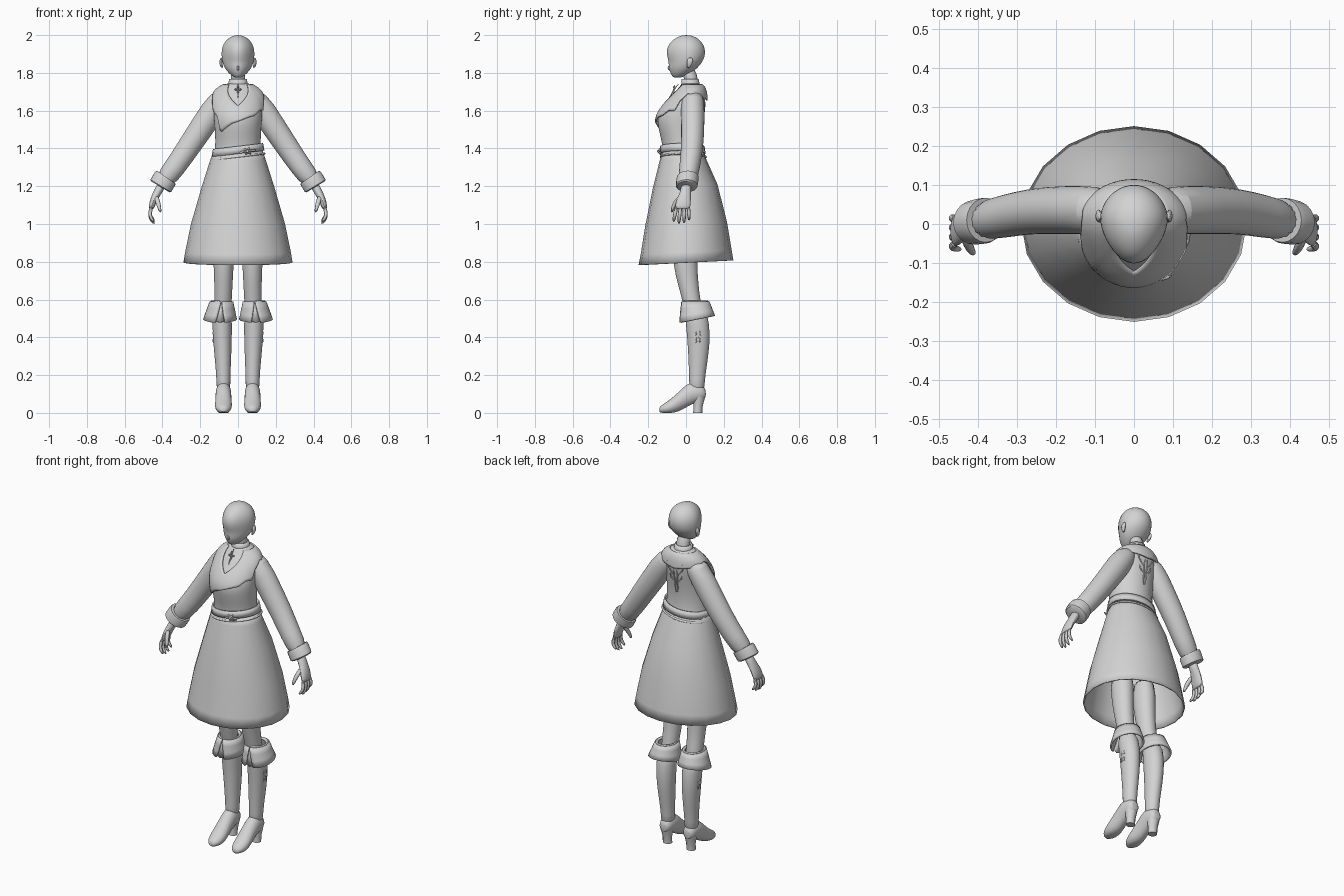
import bpy
import math
from mathutils import Vector

if "Cube" in bpy.data.objects:
    bpy.data.objects.remove(bpy.data.objects["Cube"], do_unlink=True)

X, Y, Z = Vector((1, 0, 0)), Vector((0, 1, 0)), Vector((0, 0, 1))
clay = bpy.data.materials.new("light grey")
clay.use_nodes = True
clay.diffuse_color = (0.65, 0.65, 0.65, 1)
clay.node_tree.nodes["Principled BSDF"].inputs["Base Color"].default_value = (0.65, 0.65, 0.65, 1)
parts = []


def add_mesh(name, verts, faces, mirror=False, smooth=0, thick=0):
    mesh = bpy.data.meshes.new(name)
    mesh.from_pydata(verts, [], faces)
    mesh.materials.append(clay)
    ob = bpy.data.objects.new(name, mesh)
    bpy.context.collection.objects.link(ob)
    if mirror:
        ob.modifiers.new("mirror", "MIRROR").use_mirror_merge = False
    if thick:
        shell = ob.modifiers.new("shell", "SOLIDIFY")
        shell.thickness, shell.offset = thick, 0
    if smooth:
        ob.modifiers.new("round", "SUBSURF").levels = smooth
        ob.modifiers["round"].render_levels = smooth
    parts.append(ob)
    return ob


def loft(name, rings, n=16, side=X, along=None, caps=True, shape=None, **kw):
    """Skin of oval rings (x, y, z, radius along side, radius across)."""
    verts, faces = [], []
    mids = [Vector(r[:3]) for r in rings]
    for i, r in enumerate(rings):
        t = along or (mids[min(i + 1, len(mids) - 1)] - mids[max(i - 1, 0)]).normalized()
        v = t.cross(side).normalized()
        for k in range(n):
            a = math.tau * k / n
            p = mids[i] + side * r[3] * math.cos(a) + v * r[4] * math.sin(a)
            verts.append(shape(p) if shape else p)
    for i in range(len(rings) - 1):
        for k in range(n):
            a, b = i * n + k, i * n + (k + 1) % n
            faces.append((a, b, b + n, a + n))
    if caps:
        faces.append(tuple(reversed(range(n))))
        faces.append(tuple(range(len(verts) - n, len(verts))))
    return add_mesh(name, verts, faces, **kw)


def body(rows):
    """Level rings from (z, half width, front y, back y)."""
    return [(0, (f + b) / 2, z, w, (b - f) / 2) for z, w, f, b in rows]


def strand(name, pts, r=0.004, side=Y, **kw):
    """Thin tapered cord through the points."""
    rings = [(*p, r * (0.4 if i in (0, len(pts) - 1) else 1), r * (0.4 if i in (0, len(pts) - 1) else 1))
             for i, p in enumerate(pts)]
    return loft(name, rings, n=6, side=side, smooth=1, **kw)


# Head: level rings, drawn in towards the face
def face_taper(p):
    if p.y < 0.02:
        p.x *= 1 - 2.2 * min(0.1, 0.02 - p.y)
    return p


loft("head", body([(1.774, .018, -.062, -.03), (1.783, .034, -.074, -.005), (1.80, .056, -.083, .03),
                   (1.825, .076, -.093, .06), (1.855, .086, -.091, .086), (1.88, .09, -.099, .098),
                   (1.91, .091, -.104, .103), (1.94, .086, -.098, .098), (1.967, .071, -.08, .082),
                   (1.988, .047, -.05, .056), (2.0, .018, -.018, .022)]),
     n=24, along=Z, shape=face_taper, smooth=1)
loft("nose", [(0, -.083, 1.85, .004, .004), (0, -.093, 1.822, .008, .01), (0, -.086, 1.812, .004, .004)],
     n=8, along=-Z, smooth=1)
loft("ears", [(.083, .012, 1.825, .006, .008), (.09, .018, 1.845, .009, .016),
              (.092, .022, 1.866, .009, .019), (.086, .022, 1.882, .005, .01)],
     n=8, along=Z, mirror=True, smooth=1)

# Neck and its band
loft("neck", [(0, .035, 1.70, .042, .04), (0, .028, 1.76, .037, .035), (0, .012, 1.83, .04, .04)],
     along=Z, smooth=1)
loft("neck_band", [(0, .025, 1.72, .05, .047), (0, .022, 1.768, .043, .041)], n=24,
     along=Z, caps=False, thick=.008)

# Bodice
torso = loft("bodice", body([(1.33, .138, -.13, .10), (1.38, .125, -.124, .088), (1.42, .121, -.126, .082),
                             (1.48, .122, -.14, .08), (1.55, .128, -.157, .088), (1.60, .13, -.14, .096),
                             (1.65, .13, -.103, .102), (1.70, .123, -.06, .102), (1.73, .09, -.03, .092),
                             (1.75, .05, -.025, .07)]), n=24, along=Z, smooth=1)

# Skirt, open below
rows = [(1.39, .126, -.122, .085), (1.34, .143, -.136, .102), (1.2, .187, -.171, .163), (1.0, .245, -.212, .213),
        (.85, .276, -.236, .238), (.795, .285, -.247, .247)]
loft("skirt", body(rows), n=20, along=-Z, caps=False, thick=.008,
     shape=lambda p: p + Z * .05 * p.y)


# Belt, tilted slightly
def belt_tilt(p):
    return p + Z * (.12 * p.x)


for name, low, high in (("belt", 1.372, 1.412), ("belt_lower_edge", 1.352, 1.36)):
    grow = .008 if low < 1.37 else 0
    loft(name, body([(low, .136 + grow, -.135, .1 + grow), (high, .129 + grow, -.133, .094 + grow)]),
         n=24, along=Z, caps=False, thick=.008, shape=belt_tilt)

# Belt ornament: leafy bow
for k in range(6):
    a = math.tau * k / 6 + .2
    size = .05 if k in (0, 3) else .03
    tip = Vector((.05 + math.cos(a) * size, -.132, 1.385 + math.sin(a) * size * .7))
    mid = (tip + Vector((.05, -.15, 1.385))) / 2
    loft("belt_leaf", [(.05, -.135, 1.385, .005, .004), (*mid, .009, .009), (*tip, .002, .002)],
         n=8, side=Y, smooth=1)
loft("belt_knot", [(.05, -.155, 1.385, .007, .007), (.05, -.135, 1.385, .013, .013)], n=10, along=Y, smooth=1)

# Neck brooch
for k in range(4):
    a = math.tau * k / 4
    c, s = math.cos(a) * .02, math.sin(a) * .024
    strand("brooch_petal", [(0, -.062, 1.712), (c * .6, -.066, 1.712 + s * .6),
                            (c, -.058 - (s < 0) * .008, 1.712 + s)], .007)
strand("brooch_drop", [(0, -.035, 1.745), (0, -.065, 1.712), (0, -.08, 1.68), (0, -.09, 1.667)], .004, side=X)

# Projection of a point on to the bodice surface
bpy.context.view_layer.update()
solid = torso.evaluated_get(bpy.context.evaluated_depsgraph_get())


def on_bodice(angle, z, lift):
    out = Vector((math.sin(angle), -math.cos(angle), 0))
    axis = Vector((0, .01, z))
    hit, where, _, _ = solid.ray_cast(axis + out, -out)
    return (where if hit else axis) + out * lift


def key(table, d):
    for (a, p), (b, q) in zip(table, table[1:]):
        if a <= d <= b:
            return p + (q - p) * (d - a) / (b - a)


# Wide wrap collar lying on the bodice
outer = [(-180, 1.655), (-125, 1.67), (-95, 1.695), (-80, 1.675), (-60, 1.60), (-41, 1.565), (-35, 1.485),
         (-12, 1.53), (20, 1.565), (34, 1.575), (48, 1.60), (62, 1.60), (72, 1.65), (90, 1.69), (125, 1.67), (180, 1.655)]
inner = [(-180, 1.738), (-60, 1.738), (0, 1.625), (60, 1.738), (180, 1.738)]
verts, faces, steps, count = [], [], 9, 120
for k in range(count):
    d = -180 + 360 * k / count
    top, low = key(inner, d), key(outer, d)
    for j in range(steps):
        verts.append(on_bodice(math.radians(d), top + (low - top) * j / (steps - 1), .004 + .008 * j / steps))
for k in range(count):
    for j in range(steps - 1):
        a, b = k * steps + j, (k + 1) % count * steps + j
        faces.append((a, a + 1, b + 1, b))
add_mesh("collar", verts, faces, thick=.008)


# Flourish on the back
def back_line(name, pts):
    for s in (1, -1):
        strand(name, [on_bodice(math.pi - math.atan2(s * x, .09), z, .003 + .009 * (z > 1.652)) for x, z in pts],
               .0045, side=Y)


back_line("back_stem", [(.003, 1.50), (.012, 1.535), (.004, 1.57), (.014, 1.61), (.006, 1.65)])
back_line("back_scroll", [(.006, 1.60), (.03, 1.625), (.05, 1.65), (.055, 1.68), (.042, 1.69)])
back_line("back_leaf", [(.008, 1.57), (.03, 1.58), (.042, 1.60), (.036, 1.615)])

# Sleeves and turned cuffs
loft("sleeves", [(.05, .03, 1.692, .05, .03), (.095, .036, 1.66, .064, .068), (.18, .036, 1.527, .063, .067),
                 (.26, .034, 1.41, .06, .062), (.33, .02, 1.305, .056, .058), (.402, .006, 1.215, .052, .055)],
     side=Y, mirror=True, smooth=1)
loft("sleeve_cuffs", [(.380, .01, 1.248, .057, .06), (.387, .008, 1.238, .059, .064),
                      (.409, .004, 1.202, .057, .064), (.412, .003, 1.197, .05, .057)],
     n=20, side=Y, mirror=True)

# Hands
loft("palms", [(.40, .002, 1.215, .03, .026), (.425, -.002, 1.17, .028, .022), (.446, -.012, 1.13, .04, .02),
               (.458, -.018, 1.09, .043, .016), (.461, -.018, 1.078, .036, .01)],
     n=12, side=Y, mirror=True, smooth=1)
for k in range(4):
    y, drop = -.05 + .021 * k, (.01, 0, .004, .018)[k]
    path = [(.457, y, 1.095), (.468, y * 1.15, 1.055), (.462, y * 1.25, 1.022 + drop), (.442, y * 1.3, 1.0 + drop)]
    loft("fingers", [(*p, r, r) for p, r in zip(path, (.011, .011, .01, .006))],
         n=8, side=Y, mirror=True, smooth=1)
path = [(.435, -.03, 1.15), (.424, -.056, 1.115), (.416, -.07, 1.085), (.41, -.076, 1.06)]
loft("thumbs", [(*p, r, r) for p, r in zip(path, (.014, .014, .011, .006))], n=8, side=Y, mirror=True, smooth=1)

# Legs and boots
loft("legs", [(.076, -.01, 1.0, .064, .075), (.076, -.005, .78, .054, .065), (.077, .012, .68, .049, .055),
              (.079, .027, .60, .047, .049), (.082, .05, .5, .045, .048)], along=Z, mirror=True, smooth=1)
loft("boot_shafts", [(.085, .045, .57, .052, .058), (.084, .062, .47, .053, .064), (.082, .068, .37, .05, .06),
                     (.079, .063, .26, .042, .05), (.077, .058, .17, .037, .041), (.077, .057, .11, .038, .043)],
     along=Z, mirror=True, smooth=1)


def floor_clip(p):
    p.z = max(p.z, 0)
    return p


loft("boot_feet", [(.077, .106, .10, .022, .025), (.077, .085, .107, .038, .045), (.077, .03, .11, .043, .064),
                   (.077, -.02, .073, .042, .058), (.077, -.06, .044, .047, .047), (.077, -.1, .026, .044, .034),
                   (.077, -.13, .02, .029, .021), (.077, -.142, .016, .012, .012)],
     along=-Y, shape=floor_clip, mirror=True, smooth=1)
loft("boot_heels", [(.077, .062, 0, .026, .024), (.077, .064, .035, .026, .024), (.077, .068, .09, .035, .035)],
     n=12, along=Z, mirror=True)

# Flared boot tops, slit at the front over a tucked panel
verts, faces, n, rows = [], [], 28, 4
for j in range(rows):
    t = j / (rows - 1)
    for k in range(n + 1):
        gap = .03 + .27 * t
        a = -math.pi / 2 + gap + (math.tau - 2 * gap) * k / n
        verts.append((.088 + .007 * t + (.058 + .027 * t) * math.cos(a), .05 + .007 * t + (.07 + .022 * t) * math.sin(a),
                      .588 - t * (.093 - .018 * math.sin(a))))
for j in range(rows - 1):
    for k in range(n):
        a = j * (n + 1) + k
        faces.append((a, a + n + 1, a + n + 2, a + 1))
add_mesh("boot_tops", verts, faces, mirror=True, thick=.01)
add_mesh("boot_top_panels", [(.082, -.012, .585), (.094, -.012, .585), (.122, -.018, .485), (.095, -.03, .478),
                             (.068, -.018, .485)], [(0, 4, 3), (0, 3, 1), (1, 3, 2)], mirror=True, thick=.006)
loft("boot_top_rims", [(.088, .05, .583, .045, .055), (.088, .05, .592, .056, .068)],
     n=24, along=Z, caps=False, mirror=True, thick=.008)

# Leaf motif on the outer side of each boot
for z in (.425, .385):
    for s in (1, -1):
        strand("boot_motif", [(.131, .064, z + .018), (.131, .064 + s * .016, z + .002), (.131, .064 + s * .004, z - .008),
                              (.131, .064 + s * .018, z - .016)], .004, side=X, mirror=True)

# Smooth shading with kept edges
for ob in bpy.context.selected_objects:
    ob.select_set(False)
for ob in parts:
    ob.select_set(True)
bpy.context.view_layer.objects.active = parts[0]
bpy.ops.object.shade_smooth_by_angle(angle=math.radians(40))
